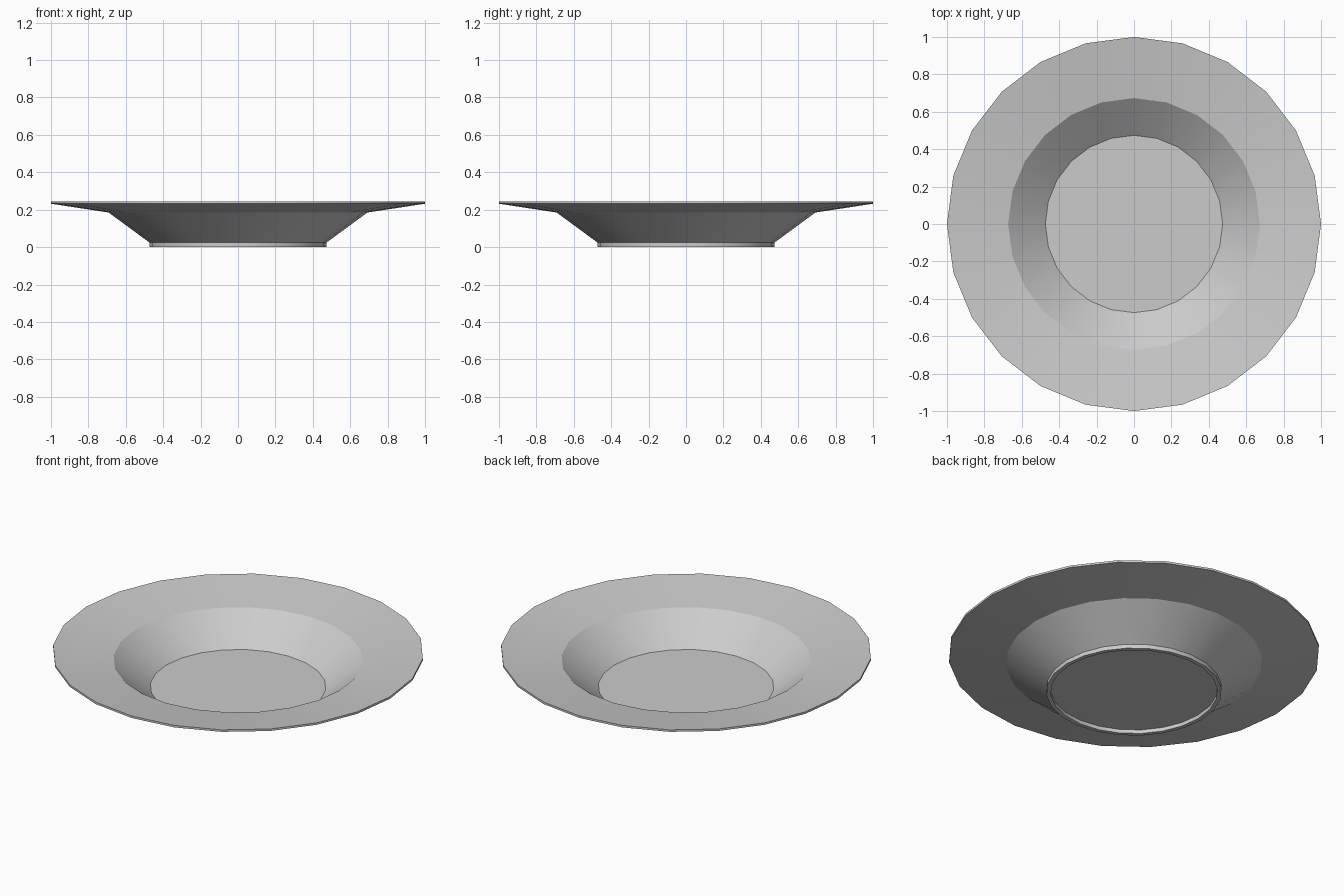
import bpy, bmesh
from math import cos, sin, tau, radians

if "Cube" in bpy.data.objects:
    bpy.data.objects.remove(bpy.data.objects["Cube"])

SIDES = 24

# Plate cross-section (radius, height): top centre, out over the rim, back under to the foot ring
PROFILE = [(0, 0.037), (0.474, 0.037), (0.673, 0.196), (1.0, 0.244), (1.0, 0.232),
           (0.692, 0.185), (0.473, 0.024), (0.473, 0.0), (0.45, 0.0), (0.45, 0.022), (0, 0.022)]


def lathe(name, profile, sides):
    bm = bmesh.new()
    rings = []
    for r, z in profile:
        if r == 0:
            rings.append([bm.verts.new((0, 0, z))] * sides)
        else:
            rings.append([bm.verts.new((r * cos(tau * i / sides), r * sin(tau * i / sides), z))
                          for i in range(sides)])
    for a, b in zip(rings, rings[1:]):
        for i in range(sides):
            j = (i + 1) % sides
            corners = list(dict.fromkeys((a[i], b[i], b[j], a[j])))
            bm.faces.new(corners)
    bmesh.ops.recalc_face_normals(bm, faces=bm.faces[:])
    mesh = bpy.data.meshes.new(name)
    bm.to_mesh(mesh)
    bm.free()
    obj = bpy.data.objects.new(name, mesh)
    bpy.context.collection.objects.link(obj)
    return obj


# Deep plate: smooth around, crisp between floor, well and rim
plate = lathe("deep_plate", PROFILE, SIDES)
bpy.context.view_layer.objects.active = plate
plate.select_set(True)
bpy.ops.object.shade_smooth_by_angle(angle=radians(22))
